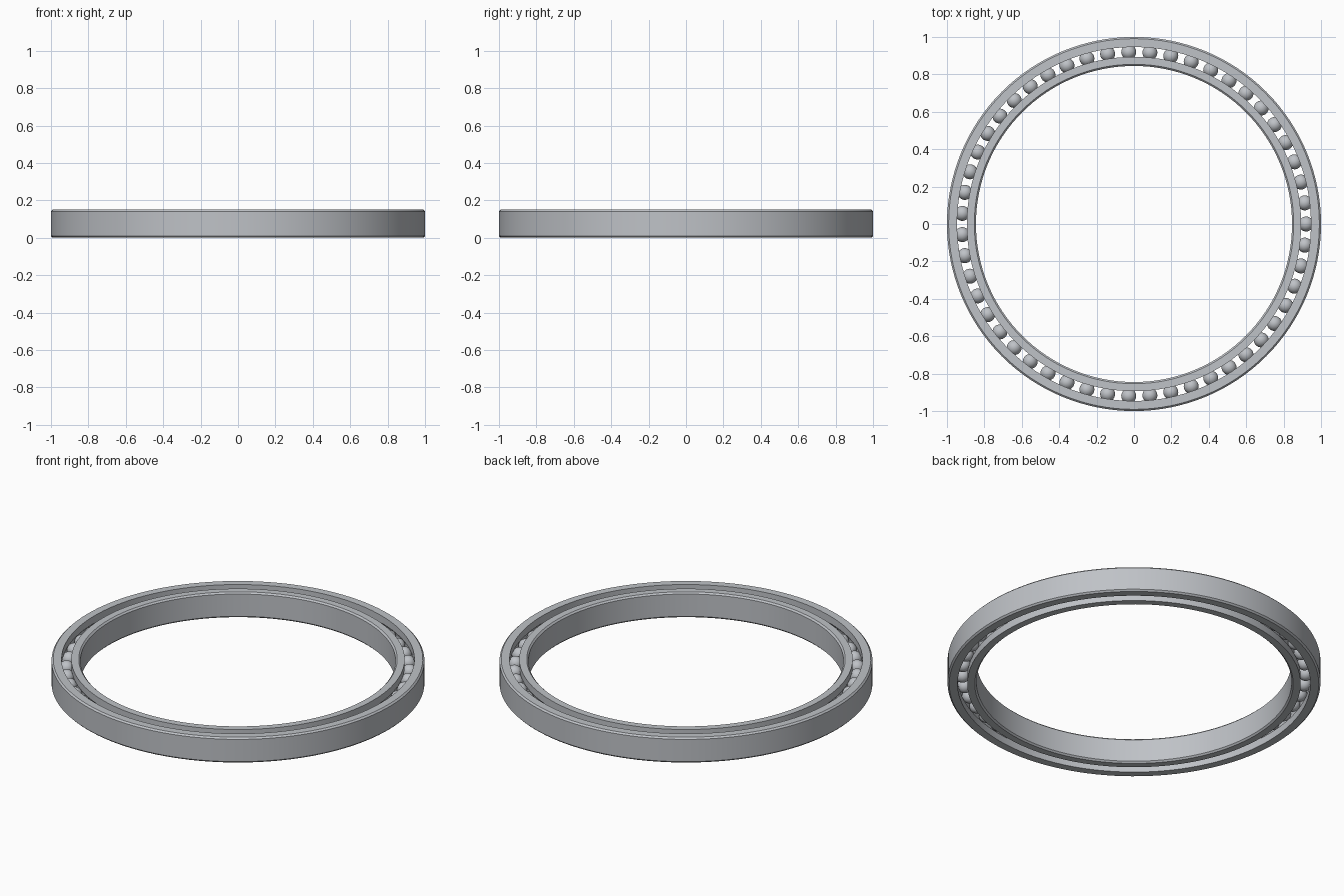
import bpy
import bmesh
from math import sin, cos, pi, asin, radians

HEIGHT = 0.15
MID = HEIGHT / 2
PITCH = 0.92          # radius of the ball circle
BALL_R = 0.04
GROOVE_R = 0.041
HALF_GAP = 0.026      # pitch circle to each ring's facing wall
BEVEL = 0.009
SEGMENTS = 128
BALLS = 51

cube = bpy.data.objects.get("Cube")
if cube:
    bpy.data.objects.remove(cube, do_unlink=True)

steel = bpy.data.materials.new("steel_grey")
steel.use_nodes = True
colour = (0.52, 0.54, 0.57, 1)
steel.diffuse_color = colour
steel.node_tree.nodes["Principled BSDF"].inputs["Base Color"].default_value = colour


def finish(name, bm):
    bmesh.ops.recalc_face_normals(bm, faces=bm.faces)
    mesh = bpy.data.meshes.new(name)
    bm.to_mesh(mesh)
    bm.free()
    mesh.materials.append(steel)
    obj = bpy.data.objects.new(name, mesh)
    bpy.context.collection.objects.link(obj)
    bpy.ops.object.select_all(action='DESELECT')
    obj.select_set(True)
    bpy.context.view_layer.objects.active = obj
    bpy.ops.object.shade_smooth_by_angle(angle=radians(30))
    return obj


def race(name, plain_radius, side):
    """Revolved ring with a ball groove; side is +1 outside the balls, -1 inside."""
    wall = PITCH + side * HALF_GAP
    edge = plain_radius - side * BEVEL
    profile = [(wall, 0), (edge, 0), (plain_radius, BEVEL),
               (plain_radius, HEIGHT - BEVEL), (edge, HEIGHT), (wall, HEIGHT)]
    # groove arc, from top to bottom
    half = pi / 2 - asin(HALF_GAP / GROOVE_R)
    steps = 10
    for i in range(steps + 1):
        a = half - 2 * half * i / steps
        profile.append((PITCH + side * GROOVE_R * cos(a), MID + GROOVE_R * sin(a)))
    bm = bmesh.new()
    rings = []
    for s in range(SEGMENTS):
        t = 2 * pi * s / SEGMENTS
        rings.append([bm.verts.new((r * cos(t), r * sin(t), z)) for r, z in profile])
    n = len(profile)
    for s in range(SEGMENTS):
        a, b = rings[s], rings[(s + 1) % SEGMENTS]
        for i in range(n):
            j = (i + 1) % n
            bm.faces.new((a[i], b[i], b[j], a[j]))
    return finish(name, bm)


# Outer and inner rings
race("outer_ring", 1.0, 1)
race("inner_ring", 0.845, -1)

# Balls, evenly spaced and sharing one mesh
bm = bmesh.new()
bmesh.ops.create_uvsphere(bm, u_segments=24, v_segments=16, radius=BALL_R)
first = finish("ball", bm)
for k in range(BALLS):
    ball = first
    if k:
        ball = bpy.data.objects.new("ball", first.data)
        bpy.context.collection.objects.link(ball)
    t = 2 * pi * k / BALLS
    ball.location = (PITCH * cos(t), PITCH * sin(t), MID)
    ball.rotation_euler.z = t
